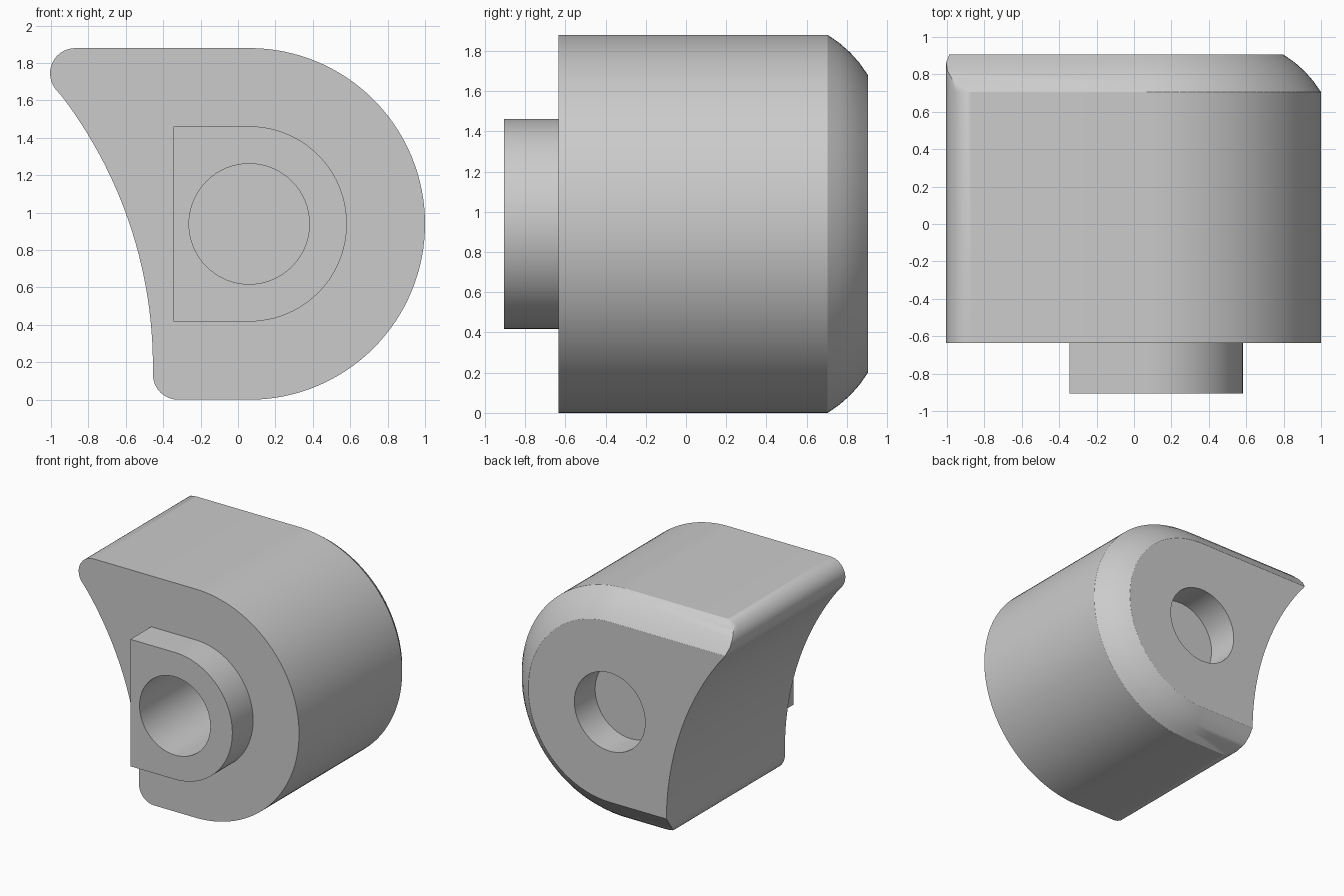
import bpy, bmesh, math

if "Cube" in bpy.data.objects:
    bpy.data.objects.remove(bpy.data.objects["Cube"])

CX, CZ, R = 0.06, 0.94, 0.94          # axis and radius of the rounded side
FRONT, BACK, BOSS_FRONT = -0.635, 0.905, -0.905
CHAMFER = 0.2

grey = bpy.data.materials.new("plain grey")
grey.diffuse_color = (0.6, 0.6, 0.6, 1)
grey.use_nodes = True
grey.node_tree.nodes["Principled BSDF"].inputs["Base Color"].default_value = grey.diffuse_color


def loft(name, layers):
    """Skin equal-length (x, z) outlines placed at successive y values."""
    bm = bmesh.new()
    rings = [[bm.verts.new((x, y, z)) for x, z in pts] for y, pts in layers]
    n = len(rings[0])
    for a, b in zip(rings, rings[1:]):
        for i in range(n):
            j = (i + 1) % n
            bm.faces.new((a[i], a[j], b[j], b[i]))
    bm.faces.new(rings[0])
    bm.faces.new(rings[-1])
    bmesh.ops.remove_doubles(bm, verts=bm.verts, dist=1e-5)
    bmesh.ops.recalc_face_normals(bm, faces=bm.faces)
    mesh = bpy.data.meshes.new(name)
    bm.to_mesh(mesh)
    bm.free()
    mesh.materials.append(grey)
    ob = bpy.data.objects.new(name, mesh)
    bpy.context.collection.objects.link(ob)
    return ob


def arc(r, a0, a1, n, cx=CX, cz=CZ):
    return [(cx + r * math.cos(math.radians(a0 + (a1 - a0) * i / n)),
             cz + r * math.sin(math.radians(a0 + (a1 - a0) * i / n)))
            for i in range(n + 1)]


# concave side: rounded top tip, hollow arc, rounded bottom corner
concave = (arc(0.135, 90, 218.6, 14, -0.87, 1.745)
           + arc(2.38, 38.6, -1.2, 28, -2.835, 0.18)[1:]
           + arc(0.135, 180, 270, 10, -0.32, 0.135)[1:])


def x_at(z):
    """Position of the concave side at a given height."""
    for (x0, z0), (x1, z1) in zip(concave, concave[1:]):
        if z1 <= z <= z0 and z0 > z1:
            return x0 + (x1 - x0) * (z0 - z) / (z0 - z1)
    return concave[0][0] if z > CZ else concave[-1][0]


def outline(d):
    """Body outline, inset by d everywhere but on the concave side."""
    left = []
    for x, z in concave:
        zc = min(max(z, d), 2 * R - d)
        left.append((x if zc == z else x_at(zc), zc))
    return left + arc(R - d, -90, 90, 64)


# body with a slightly bulging bevel around the back
layers = [(FRONT, outline(0))]
for i in range(5):
    t = i / 4
    bulge = 0.012 * 4 * t * (1 - t)
    layers.append((BACK - CHAMFER + CHAMFER * t + bulge * (t < 1),
                   outline(CHAMFER * t - bulge)))
body = loft("body", layers)

# D-shaped boss on the front, sunk into the body
boss_outline = [(-0.345, CZ + 0.522), (-0.345, CZ - 0.522)] + arc(0.522, -90, 90, 48)
boss = loft("boss", [(BOSS_FRONT, boss_outline), (FRONT + 0.1, boss_outline)])

# deep front bore and shallow back socket
circle = arc(0.322, 0, 360, 64)[:-1]
front_bore = loft("front_bore", [(BOSS_FRONT - 0.1, circle), (0.37, circle)])
back_socket = loft("back_socket", [(BACK - 0.27, circle), (BACK + 0.1, circle)])

bpy.context.view_layer.objects.active = body
body.select_set(True)
for tool, op in ((boss, 'UNION'), (front_bore, 'DIFFERENCE'), (back_socket, 'DIFFERENCE')):
    mod = body.modifiers.new(tool.name, 'BOOLEAN')
    mod.operation, mod.object, mod.solver = op, tool, 'EXACT'
    bpy.ops.object.modifier_apply(modifier=mod.name)
    bpy.data.objects.remove(tool)

bpy.ops.object.shade_smooth_by_angle(angle=math.radians(28))
